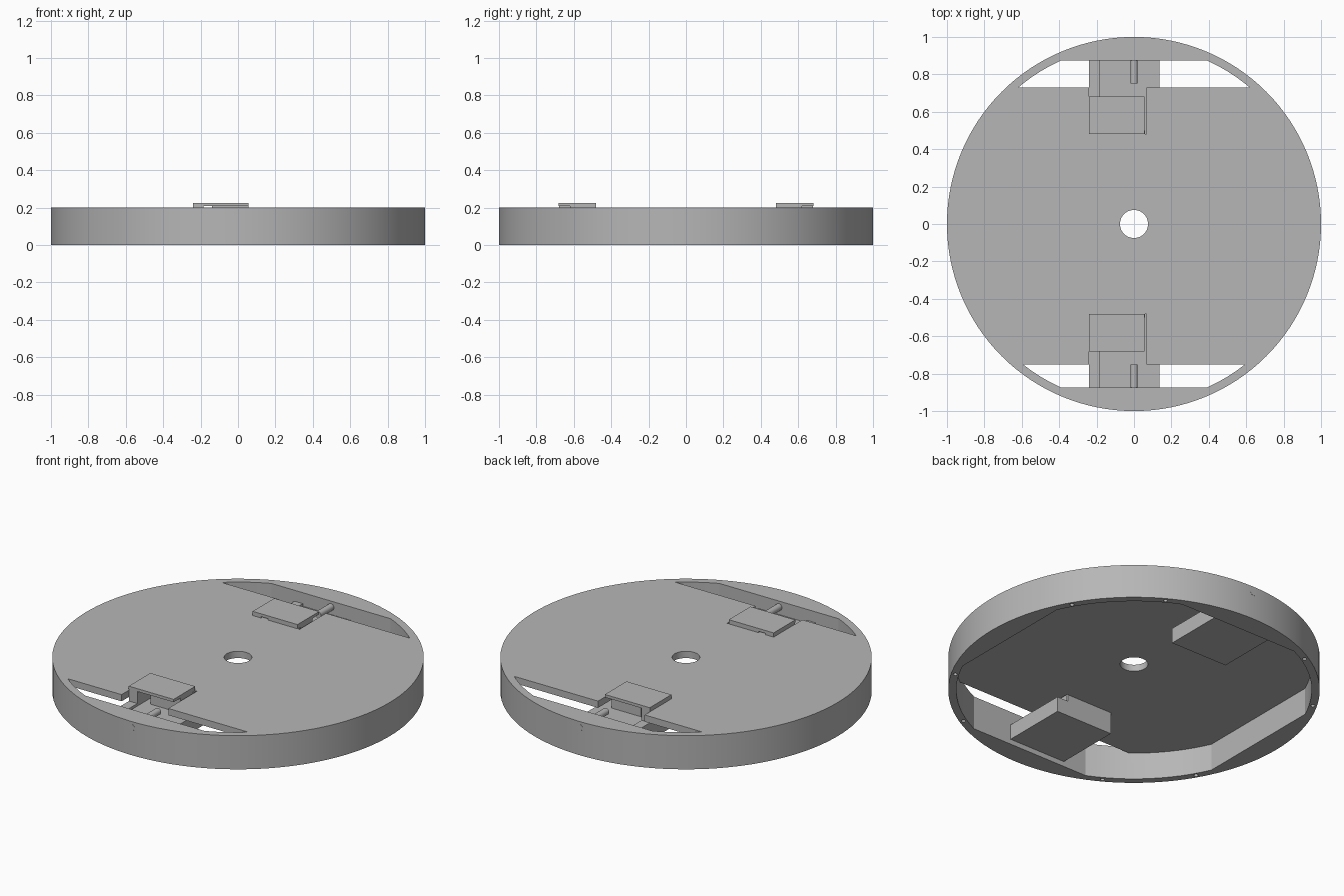
import bpy, bmesh, math
from mathutils import Matrix

if "Cube" in bpy.data.objects:
    bpy.data.objects.remove(bpy.data.objects["Cube"])

grey = bpy.data.materials.new("plain_grey")
grey.use_nodes = True
grey.diffuse_color = (0.47, 0.47, 0.47, 1)
grey.node_tree.nodes["Principled BSDF"].inputs["Base Color"].default_value = grey.diffuse_color

HEIGHT, CEILING = 0.2, 0.16
CAVITY_R, FLAT = 0.957, 0.873


def finish(name, bm):
    bmesh.ops.recalc_face_normals(bm, faces=bm.faces)
    mesh = bpy.data.meshes.new(name)
    bm.to_mesh(mesh)
    bm.free()
    mesh.materials.append(grey)
    obj = bpy.data.objects.new(name, mesh)
    bpy.context.collection.objects.link(obj)
    return obj


def box(name, x, y, z):
    bm = bmesh.new()
    lo, hi = zip(*(sorted(pair) for pair in (x, y, z)))
    size = [b - a for a, b in zip(lo, hi)]
    mid = [(a + b) / 2 for a, b in zip(lo, hi)]
    bmesh.ops.create_cube(bm, size=1, matrix=Matrix.Translation(mid) @ Matrix.Diagonal(size + [1]))
    return finish(name, bm)


def cylinder(name, radius, depth, centre, segments, along_y=False):
    bm = bmesh.new()
    turn = Matrix.Rotation(math.pi / 2 if along_y else 0, 4, 'X')
    bmesh.ops.create_cone(bm, cap_ends=True, segments=segments, radius1=radius, radius2=radius,
                          depth=depth, matrix=Matrix.Translation(centre) @ turn)
    return finish(name, bm)


def cavity(name, z0, z1, cut_y=None):
    """Round prism with four flats, optionally keeping only the part beyond cut_y."""
    corner = math.acos(FLAT / CAVITY_R)
    sweep = math.pi / 2 - 2 * corner
    bm = bmesh.new()
    verts = []
    for quarter in range(4):
        for i in range(13):
            a = quarter * math.pi / 2 + corner + sweep * i / 12
            verts.append(bm.verts.new((CAVITY_R * math.cos(a), CAVITY_R * math.sin(a), z0)))
    base = bm.faces.new(verts)
    top = bmesh.ops.extrude_face_region(bm, geom=[base])["geom"]
    bmesh.ops.translate(bm, vec=(0, 0, z1 - z0),
                        verts=[g for g in top if isinstance(g, bmesh.types.BMVert)])
    if cut_y is not None:
        cut = bmesh.ops.bisect_plane(bm, geom=bm.verts[:] + bm.edges[:] + bm.faces[:],
                                     plane_co=(0, cut_y, 0), clear_inner=True,
                                     plane_no=(0, math.copysign(1, cut_y), 0))
        rim = [g for g in cut["geom_cut"] if isinstance(g, bmesh.types.BMEdge)]
        bmesh.ops.edgeloop_fill(bm, edges=rim)
    return finish(name, bm)


def subtract(target, cutter):
    mod = target.modifiers.new("cut", 'BOOLEAN')
    mod.operation, mod.solver, mod.object = 'DIFFERENCE', 'EXACT', cutter
    bpy.context.view_layer.objects.active = target
    bpy.ops.object.modifier_apply(modifier=mod.name)
    bpy.data.objects.remove(cutter)


def smooth(obj):
    bpy.ops.object.select_all(action='DESELECT')
    obj.select_set(True)
    bpy.context.view_layer.objects.active = obj
    bpy.ops.object.shade_smooth_by_angle(angle=math.radians(25))


# Disc shell, open underneath, with centre hole and two edge slots
shell = cylinder("disc_shell", 1, HEIGHT, (0, 0, HEIGHT / 2), 128)
subtract(shell, cavity("cavity_cutter", -0.1, CEILING))
for slot_y in (0.73, -0.75):
    subtract(shell, cavity("slot_cutter", 0.1, 0.3, slot_y))
subtract(shell, cylinder("hole_cutter", 0.075, 1, (0, 0, 0.1), 48))
for side in (1, -1):
    subtract(shell, box("lid_opening_cutter", (-0.24, 0.067), (side * 0.48, side * 0.8), (0.1, 0.3)))

# Screw holes in the bottom rim
for quarter in range(4):
    for offset in (30, 60):
        a = math.radians(quarter * 90 + offset)
        spot = (0.977 * math.cos(a), 0.977 * math.sin(a), 0)
        subtract(shell, cylinder("screw_cutter", 0.012, 0.1, spot, 12))
smooth(shell)

# Latch housings, mirrored front and back
for side, label in ((1, "back"), (-1, "front")):
    def ys(a, b):
        return side * a, side * b
    box(label + "_housing", (-0.24, 0.135), ys(0.48, 0.873), (0.03, 0.12))
    box(label + "_side_wall", (-0.24, -0.185), ys(0.48, 0.873), (0.12, 0.135))
    box(label + "_lid_post", (-0.24, -0.185), ys(0.48, 0.68), (0.135, 0.208))
    box(label + "_lid_block", (-0.14, 0.055), ys(0.48, 0.62), (0.12, 0.208))
    box(label + "_inner_wall", (-0.24, 0.06), ys(0.48, 0.5), (0.12, 0.2))
    box(label + "_lid", (-0.24, 0.055), ys(0.48, 0.683), (0.208, 0.225))
    smooth(cylinder(label + "_pin", 0.02, 0.25, (0, side * 0.8755, 0.165), 24, along_y=True))
